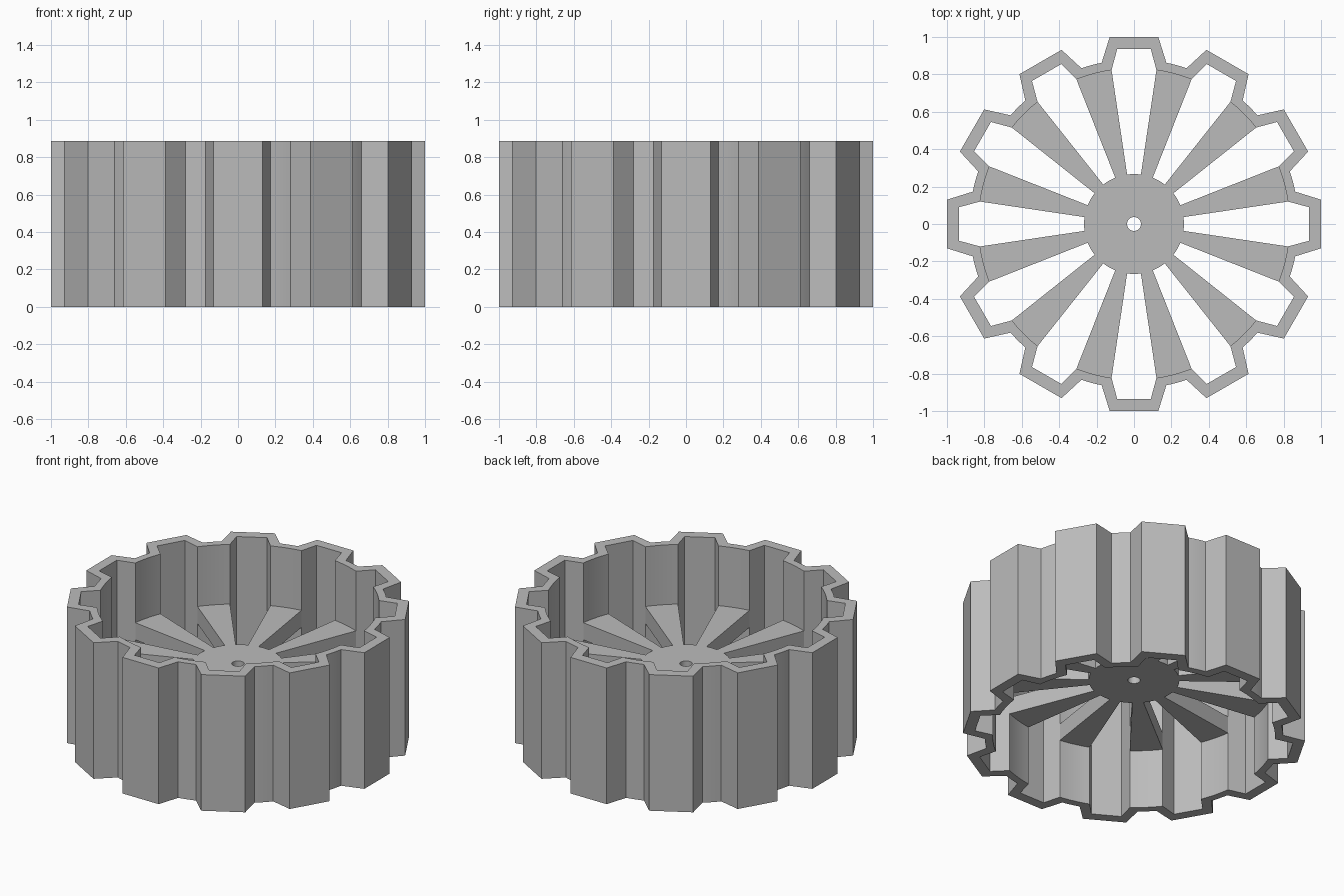
import bpy, bmesh
from math import radians, sin, cos, atan2, hypot
from mathutils import Matrix, Vector

cube = bpy.data.objects.get("Cube")
if cube:
    bpy.data.objects.remove(cube)

TEETH = 12
STEP = radians(360 / TEETH)
HEIGHT = 0.885

grey = bpy.data.materials.new("plain grey")
grey.use_nodes = True
COLOUR = (0.5, 0.5, 0.5, 1)
grey.diffuse_color = COLOUR
grey.node_tree.nodes["Principled BSDF"].inputs["Base Color"].default_value = COLOUR


def polar(r, a):
    """Point at clockwise angle a from +y."""
    return Vector((r * sin(a), r * cos(a), 0))


def arc(r, a0, a1, n):
    return [polar(r, a0 + (a1 - a0) * i / n) for i in range(n + 1)]


def repeat(points):
    """Repeat one sector's outline around the wheel."""
    return [Matrix.Rotation(-k * STEP, 3, "Z") @ p for k in range(TEETH) for p in points]


def tooth(tip_x, tip_y, root_x, root_y):
    """A tooth followed by the rounded valley up to the next tooth."""
    a = atan2(root_x, root_y)
    valley = arc(hypot(root_x, root_y), a, STEP - a, 6)
    return [Vector((-tip_x, tip_y, 0)), Vector((tip_x, tip_y, 0))] + valley


def ring(name, outer, inner, z0, z1):
    """Solid between two matching closed outlines."""
    bm = bmesh.new()
    loops = [[bm.verts.new((p.x, p.y, z)) for p in pts]
             for pts, z in ((outer, z0), (outer, z1), (inner, z1), (inner, z0))]
    n = len(outer)
    for j in range(4):
        a, b = loops[j], loops[(j + 1) % 4]
        for i in range(n):
            k = (i + 1) % n
            bm.faces.new((a[i], a[k], b[k], b[i]))
    bmesh.ops.recalc_face_normals(bm, faces=bm.faces)
    mesh = bpy.data.meshes.new(name)
    bm.to_mesh(mesh)
    bm.free()
    mesh.materials.append(grey)
    obj = bpy.data.objects.new(name, mesh)
    bpy.context.collection.objects.link(obj)
    bpy.ops.object.select_all(action="DESELECT")
    obj.select_set(True)
    bpy.context.view_layer.objects.active = obj
    bpy.ops.object.shade_smooth_by_angle(angle=radians(20))


# Toothed rim wall
ring("toothed_rim", repeat(tooth(0.13, 1.0, 0.173, 0.862)),
     repeat(tooth(0.09, 0.935, 0.12, 0.823)), 0, HEIGHT)

# Hub with tapered spokes, ends sunk slightly into the rim
slot = atan2(0.037, 0.265)
root = atan2(0.12, 0.823)
web = repeat(arc(0.267, -slot, slot, 4) + arc(0.84, root, STEP - root, 6))
bore = [p.normalized() * 0.037 for p in web]
ring("hub_and_spokes", web, bore, 0.386, 0.497)
